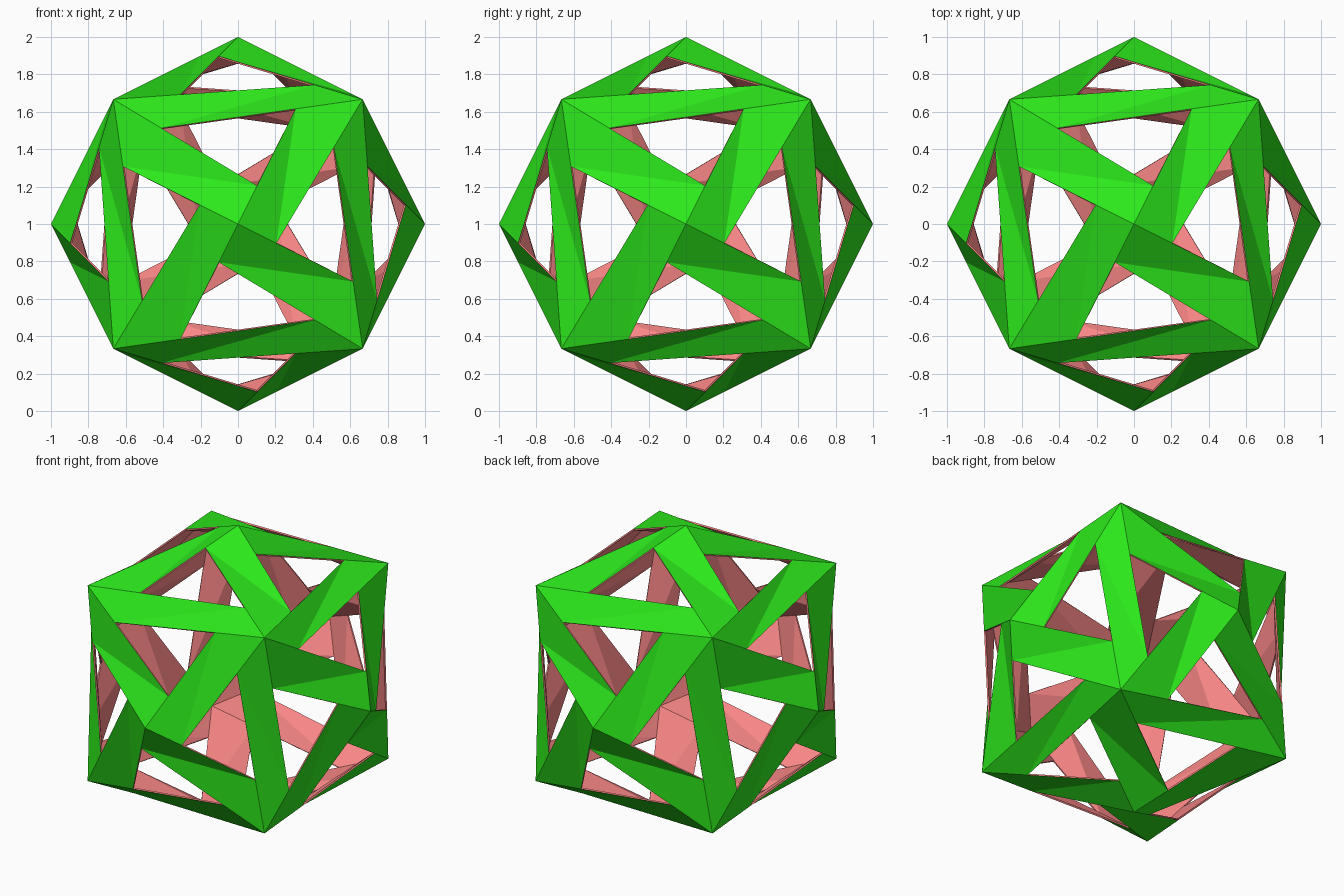
import bpy, bmesh
from itertools import product
from mathutils import Vector

if "Cube" in bpy.data.objects:
    bpy.data.objects.remove(bpy.data.objects["Cube"])


def material(name, color):
    m = bpy.data.materials.new(name)
    m.diffuse_color = (*color, 1)
    m.use_nodes = True
    m.node_tree.nodes["Principled BSDF"].inputs["Base Color"].default_value = m.diffuse_color
    return m


green = material("outer_green", (0.025, 0.80, 0.011))
pink = material("inner_pink", (0.95, 0.24, 0.24))

# Guide solid: cube corners plus a raised point over each cube side
hull = bmesh.new()
for c in product((-2 / 3, 2 / 3), repeat=3):
    hull.verts.new(c)
for axis in range(3):
    for s in (-1, 1):
        p = Vector((0, 0, 0))
        p[axis] = s
        hull.verts.new(p)
bmesh.ops.convex_hull(hull, input=hull.verts[:])
bmesh.ops.recalc_face_normals(hull, faces=hull.faces[:])
hull.verts.index_update()
points = [v.co.copy() for v in hull.verts]

# Swirl point of every directed edge: lies inside the face, near the edge's end
swirl = {}
for f in hull.faces:
    ids = [v.index for v in f.verts]
    if f.normal.dot(f.calc_center_median()) < 0:
        ids.reverse()
    for i in range(3):
        u, v, w = ids[i], ids[(i + 1) % 3], ids[(i + 2) % 3]
        swirl[u, v] = (9 * points[v] + 3 * points[w] + points[u]) / 13
hull.free()

# One strip per edge, creased across its short diagonal
bm = bmesh.new()
for (u, v), left in swirl.items():
    if u < v:
        a, r, b, l = [bm.verts.new(p) for p in (points[u], swirl[v, u], points[v], left)]
        bm.faces.new((a, r, l))
        bm.faces.new((b, l, r))
mesh = bpy.data.meshes.new("woven_strip_shell")
bm.to_mesh(mesh)
bm.free()
mesh.materials.append(green)
mesh.materials.append(pink)
shell = bpy.data.objects.new("woven_strip_shell", mesh)
shell.location.z = 1
bpy.context.collection.objects.link(shell)

# Thin wall, pink inside and on the rims
wall = shell.modifiers.new("wall", 'SOLIDIFY')
wall.thickness = 0.01
wall.offset = -1
wall.material_offset = 1
wall.material_offset_rim = 1
